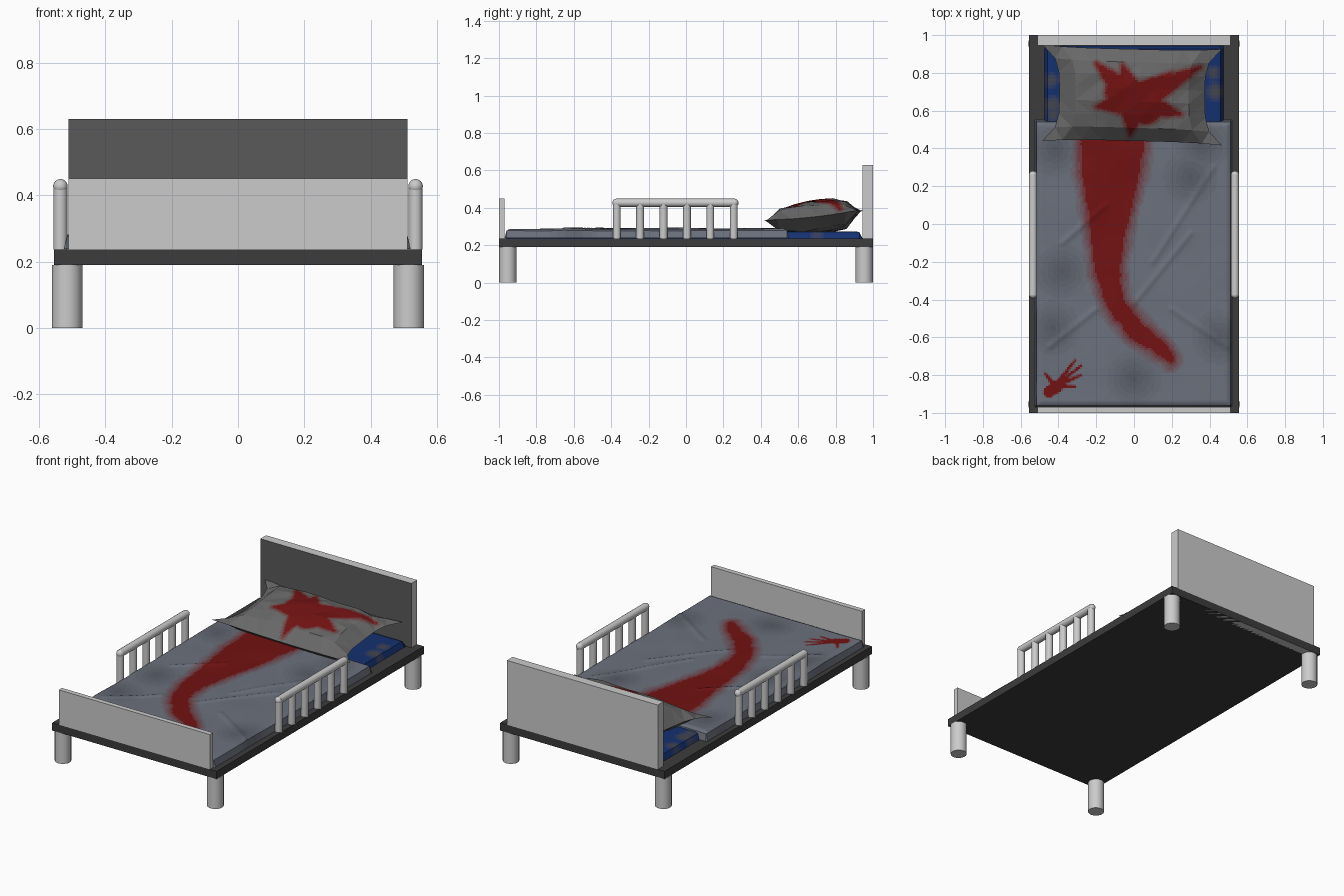
import bpy, bmesh, math, random
from mathutils import Vector, Matrix, noise

if "Cube" in bpy.data.objects:
    bpy.data.objects.remove(bpy.data.objects["Cube"])

random.seed(4)
BLUE, SHEET, LINEN = (0.007, 0.03, 0.16), (0.15, 0.165, 0.205), (0.14, 0.14, 0.14)
RED, GRIME = (0.17, 0.006, 0.006), (0.055, 0.06, 0.075)


def material(name, c):
    m = bpy.data.materials.get(name) or bpy.data.materials.new(name)
    m.diffuse_color = (*c, 1)
    m.use_nodes = True
    m.node_tree.nodes["Principled BSDF"].inputs["Base Color"].default_value = m.diffuse_color
    return m


def finish(name, bm, smooth=True):
    me = bpy.data.meshes.new(name)
    bmesh.ops.recalc_face_normals(bm, faces=bm.faces)
    bm.to_mesh(me)
    bm.free()
    ob = bpy.data.objects.new(name, me)
    bpy.context.collection.objects.link(ob)
    if smooth:
        me.shade_smooth()
        me.set_sharp_from_angle(angle=math.radians(35))
    return ob


def box(name, lo, hi):
    bm = bmesh.new()
    lo, hi = Vector(lo), Vector(hi)
    bmesh.ops.create_cube(bm, size=1, matrix=Matrix.Translation((lo + hi) / 2)
                          @ Matrix.Diagonal((*(hi - lo), 1)))
    return finish(name, bm, False)


def rod(bm, a, b, r, sides=20):
    a, b = Vector(a), Vector(b)
    rot = (b - a).to_track_quat('Z', 'Y').to_matrix().to_4x4()
    bmesh.ops.create_cone(bm, cap_ends=True, segments=sides, radius1=r, radius2=r,
                          depth=(b - a).length, matrix=Matrix.Translation((a + b) / 2) @ rot)


def strokes(pts, p):
    """Signed distance from p to a chain of tapered strokes (x, y, radius)."""
    best = 9.0
    for a, b in zip(pts, pts[1:]):
        d = Vector((b[0] - a[0], b[1] - a[1]))
        q = Vector((p.x - a[0], p.y - a[1]))
        t = max(0, min(1, q.dot(d) / d.length_squared))
        best = min(best, (q - d * t).length - (a[2] + (b[2] - a[2]) * t))
    return best


def level(d, soft, steps=5):
    return round(steps * max(0, min(1, 0.5 - d / soft))) / steps


def paint(ob, base, shade):
    """Gives every face a tone mixed from base, grime and red."""
    slots = {}
    for f in ob.data.polygons:
        key = shade(f.center, f.normal)
        if key not in slots:
            slots[key] = len(slots)
            red, dark = key
            c = Vector(base).lerp(Vector(GRIME), dark).lerp(Vector(RED), red)
            ob.data.materials.append(material(f"{ob.name}_{red:.1f}_{dark:.1f}", c))
        f.material_index = slots[key]


def cloth(name, x0, x1, y0, y1, nx, ny, low, top):
    """Draped grid whose rim drops to the height low."""
    bm = bmesh.new()
    bmesh.ops.create_grid(bm, x_segments=nx, y_segments=ny, size=1)
    for v in bm.verts:
        x = x0 + (v.co.x + 1) / 2 * (x1 - x0)
        y = y0 + (v.co.y + 1) / 2 * (y1 - y0)
        e = max(0, min(x - x0, x1 - x, y - y0, y1 - y))
        k = 0 if e < 1e-4 else min(1, e / 0.03) ** 0.2
        v.co = (x, y, low + (top(x, y) - low) * k)
    return finish(name, bm)


# frame and boards
dark = material("dark_frame", (0.045, 0.045, 0.045))
box("bed_base", (-0.555, -1, 0.19), (0.555, 1, 0.237)).data.materials.append(dark)
box("footboard", (-0.51, -1, 0.19), (0.51, -0.97, 0.45))
head = box("headboard", (-0.51, 0.945, 0.19), (0.51, 1, 0.63))
head.data.materials.append(material("plain_grey", (0.8, 0.8, 0.8)))
head.data.materials.append(material("headboard_front", (0.1, 0.1, 0.1)))
for f in head.data.polygons:
    f.material_index = int(f.normal.y < -0.5)

# legs and side rails
for side, s in (("left", -1), ("right", 1)):
    for end, e in (("front", -1), ("back", 1)):
        bm = bmesh.new()
        rod(bm, (s * 0.515, e * 0.953, 0), (s * 0.515, e * 0.953, 0.19), 0.046)
        bmesh.ops.bisect_plane(bm, geom=bm.verts[:] + bm.edges[:] + bm.faces[:],
                               plane_co=(0, 0, 0.095), plane_no=(0, 0, 1))
        finish(f"{end}_{side}_leg", bm)
    bm = bmesh.new()
    x = s * 0.535
    rod(bm, (x, -0.375, 0.427), (x, 0.262, 0.427), 0.022, 16)
    for y in (-0.372, 0.259):
        bmesh.ops.create_uvsphere(bm, u_segments=16, v_segments=10, radius=0.022,
                                  matrix=Matrix.Translation((x, y, 0.427)))
    for i in range(6):
        y = -0.37 + i * 0.125
        rod(bm, (x, y, 0.236), (x, y, 0.425), 0.021, 16)
    finish(f"{side}_side_rail", bm)

# mattress with faded spots
mattress = cloth("mattress", -0.475, 0.475, -0.965, 0.944, 60, 110, 0.236, lambda x, y: 0.274)
spots = [(-0.44, 0.76, 0.03), (-0.43, 0.63, 0.04), (0.43, 0.7, 0.04), (-0.43, 0.58, 0.03), (0.42, 0.8, 0.03)]
paint(mattress, BLUE, lambda c, n: (0.0, max(level((c.xy - Vector(s[:2])).length - s[2], 0.04)
                                             for s in spots)))

# sheet with creases, long stain and hand mark
creases = [[(0.0, -0.42, 0), (0.3, -0.05, 0)], [(-0.38, -0.1, 0), (-0.15, 0.1, 0)],
           [(0.1, -0.2, 0), (0.42, 0.3, 0)], [(0.2, -0.45, 0), (0.5, -0.65, 0)],
           [(-0.45, -0.65, 0), (-0.2, -0.45, 0)]]


def sheet_top(x, y):
    p = Vector((x, y, 0))
    z = 0.287 + 0.006 * noise.noise(p * 4) + 0.01 * max(0, y - 0.2)
    for c in creases:
        z += 0.006 * math.exp(-(strokes(c, p) / 0.014) ** 2)
    return max(z, 0.279)


trail = [(-0.11, 0.5, 0.2), (-0.12, 0.3, 0.185), (-0.13, 0.1, 0.145), (-0.14, -0.1, 0.11),
         (-0.14, -0.25, 0.09), (-0.1, -0.42, 0.075), (0.02, -0.57, 0.075), (0.15, -0.67, 0.06), (0.2, -0.72, 0.04)]
hand = [[(-0.45, -0.89, 0.03), (-0.41, -0.86, 0.035)]]
hand += [[(-0.42, -0.86, 0.014), (x, y, 0.007)] for x, y in
         ((-0.47, -0.79), (-0.31, -0.72), (-0.28, -0.75), (-0.28, -0.80), (-0.31, -0.86))]
blots = [(-0.38, -0.25), (-0.43, -0.55), (0, -0.82), (0.3, 0.25), (0.45, -0.6), (0.36, 0.42), (-0.42, 0.4)]


def sheet_shade(c, n):
    red = max(level(strokes(trail, c) + 0.012 * noise.noise(c * 14), 0.07),
              level(min(strokes(h, c) for h in hand), 0.008))
    dirt = max(level((c.xy - Vector(b)).length - 0.08, 0.16) for b in blots)
    return red, 0.6 * dirt if red < 0.7 else 0.0


paint(cloth("sheet", -0.525, 0.52, -0.97, 0.55, 105, 150, 0.238, sheet_top), SHEET, sheet_shade)

# pillow: two puffed low-poly grids joined at a pinched rim
bm = bmesh.new()
for up in (1, -1):
    grid = bmesh.ops.create_grid(bm, x_segments=9, y_segments=7, size=1)["verts"]
    for v in grid:
        u, w = v.co.x, v.co.y
        t = max(0, (1 - u * u) * (1 - w * w)) ** 0.42
        x = -0.01 + u * (0.385 + 0.09 * w ** 4)
        y = 0.683 + w * (0.243 + 0.012 * u ** 4) - 0.012 * u
        z = 0.35 + 0.027 * w + 0.012 * u * u * w * w
        z += t * (0.092 if up > 0 else -0.105)
        if t > 0.01:
            z += random.uniform(-0.007, 0.007)
        v.co = (x, y, max(z, 0.272))
bmesh.ops.remove_doubles(bm, verts=bm.verts, dist=0.001)
bmesh.ops.triangulate(bm, faces=bm.faces)
bmesh.ops.subdivide_edges(bm, edges=bm.edges, cuts=5, use_grid_fill=True)
pillow = finish("pillow", bm, False)
splash = [[(-0.06, 0.7, 0.1), (0.06, 0.62, 0.1)]]
splash += [[(0, 0.65, 0.1), (x, y, 0.015)] for x, y in
           ((-0.2, 0.85), (-0.06, 0.84), (0.35, 0.83), (0.2, 0.8), (-0.2, 0.62), (0.25, 0.58), (-0.02, 0.47))]
paint(pillow, LINEN, lambda c, n: (level(min(strokes(s, c) for s in splash), 0.03)
                                   if n.z > 0.3 else 0.0, 0.0))
